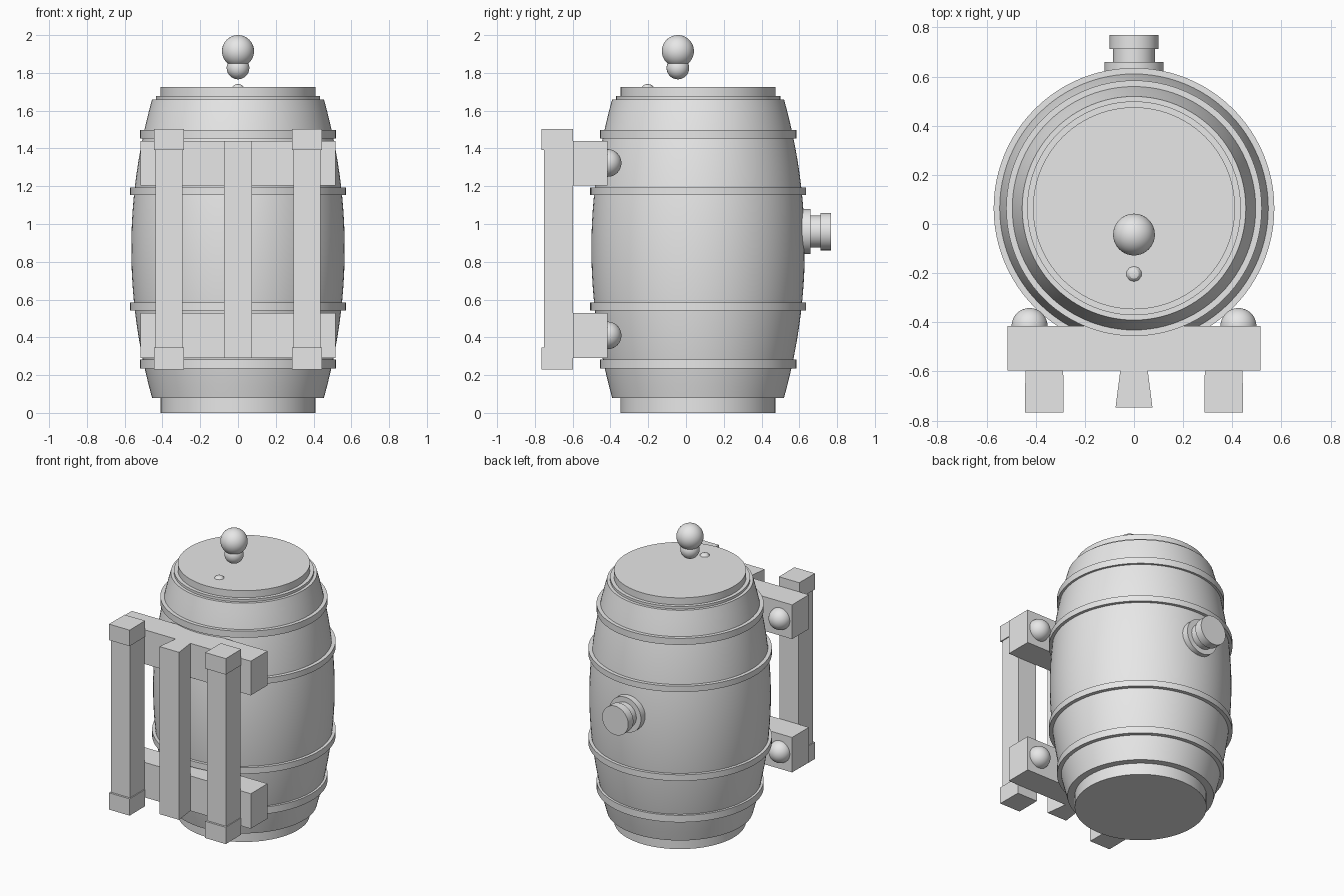
import bpy, bmesh, math
from mathutils import Matrix, Vector

cube = bpy.data.objects.get("Cube")
if cube:
    bpy.data.objects.remove(cube, do_unlink=True)

grey = bpy.data.materials.new("plain grey")
grey.use_nodes = True
grey.diffuse_color = (0.8, 0.8, 0.8, 1)
grey.node_tree.nodes["Principled BSDF"].inputs["Base Color"].default_value = (0.8, 0.8, 0.8, 1)

CENTRE = Vector((0, 0.064, 0))   # barrel axis
MID, HALF = 0.87, 0.79           # stave mid height and half length


def finish(name, bm, smooth=False):
    bmesh.ops.recalc_face_normals(bm, faces=bm.faces)
    mesh = bpy.data.meshes.new(name)
    bm.to_mesh(mesh)
    bm.free()
    mesh.materials.append(grey)
    obj = bpy.data.objects.new(name, mesh)
    bpy.context.collection.objects.link(obj)
    if smooth:
        bpy.ops.object.select_all(action='DESELECT')
        obj.select_set(True)
        bpy.context.view_layer.objects.active = obj
        bpy.ops.object.shade_smooth_by_angle(angle=math.radians(30))
    return obj


def lathe(name, profile, matrix, closed=False, steps=96):
    """Spin (radius, height) points about the local z axis."""
    bm = bmesh.new()
    verts = [bm.verts.new((r, 0, z)) for r, z in profile]
    edges = [bm.edges.new(pair) for pair in zip(verts, verts[1:])]
    if closed:
        edges.append(bm.edges.new((verts[-1], verts[0])))
    bmesh.ops.spin(bm, geom=verts + edges, cent=(0, 0, 0), axis=(0, 0, 1),
                   angle=2 * math.pi, steps=steps, use_merge=True)
    bmesh.ops.remove_doubles(bm, verts=bm.verts, dist=1e-5)
    bm.transform(matrix)
    return finish(name, bm, True)


def box(name, x, y, z, front_scale=1.0):
    """Box from ranges; front_scale widens its front face."""
    bm = bmesh.new()
    bmesh.ops.create_cube(bm, size=1)
    mid = Vector([sum(r) / 2 for r in (x, y, z)])
    size = Vector([r[1] - r[0] for r in (x, y, z)])
    for v in bm.verts:
        if v.co.y < 0:
            v.co.x *= front_scale
        v.co = mid + v.co * size
    return finish(name, bm)


def ball(name, centre, radius, u=40, v=24):
    bm = bmesh.new()
    bmesh.ops.create_uvsphere(bm, u_segments=u, v_segments=v, radius=radius)
    bm.transform(Matrix.Translation(centre))
    return finish(name, bm, True)


def stave_radius(z):
    return 0.565 - 0.11 * ((z - MID) / HALF) ** 2


# Barrel body: recessed heads, bulging staves and a small lip under the lid
upright = Matrix.Translation(CENTRE)
curve = [MID + HALF * (i / 12 - 1) for i in range(25)]
body = [(0, 0), (0.41, 0), (0.41, 0.08)]
body += [(stave_radius(z), z) for z in curve]
body += [(0.435, 1.66), (0.435, 1.677), (0.411, 1.677), (0.411, 1.725), (0, 1.725)]
lathe("barrel_body", body, upright)

# Hoops
for name, low, high, r in (("bottom_hoop", 0.235, 0.283, 0.52),
                           ("lower_hoop", 0.543, 0.585, 0.571),
                           ("upper_hoop", 1.153, 1.193, 0.571),
                           ("top_hoop", 1.453, 1.498, 0.52)):
    inner = min(stave_radius(low), stave_radius(high)) - 0.01
    lathe(name, [(inner, low), (r, low), (r, high), (inner, high)], upright, True)

# Bung on the back
back = Matrix.Translation((0, 0, 0.96)) @ Matrix.Rotation(-math.pi / 2, 4, 'X')
lathe("bung", [(0, 0.6), (0.12, 0.6), (0.12, 0.66), (0.085, 0.66), (0.085, 0.712),
               (0.099, 0.712), (0.099, 0.768), (0, 0.768)], back, steps=48)

# Knob over the lid and the small peg beside it
ball("knob_top", (0, -0.043, 1.915), 0.085)
ball("knob_neck", (0, -0.043, 1.826), 0.06)
ball("lid_peg", (0, -0.203, 1.703), 0.039, 10, 6)

# Cross rails with round bolt heads
for level, low, high, bolt_z in (("lower", 0.29, 0.53, 0.41), ("upper", 1.205, 1.44, 1.323)):
    box(level + "_rail", (-0.515, 0.515), (-0.597, -0.415), (low, high))
    for side, s in (("left", 1), ("right", -1)):
        ball(f"{level}_{side}_bolt", (s * 0.425, -0.415, bolt_z), 0.073)

# Side posts with thicker end blocks
for side, s in (("left", 1), ("right", -1)):
    cx = s * 0.365
    box(side + "_post", (cx - 0.072, cx + 0.072), (-0.752, -0.597), (0.25, 1.48))
    for end, low, high in (("foot", 0.23, 0.345), ("cap", 1.393, 1.503)):
        box(f"{side}_post_{end}", (cx - 0.077, cx + 0.077), (-0.766, -0.597), (low, high), 1.02)

# Tapered middle post
box("middle_post", (-0.056, 0.056), (-0.746, -0.597), (0.29, 1.44), 1.34)
